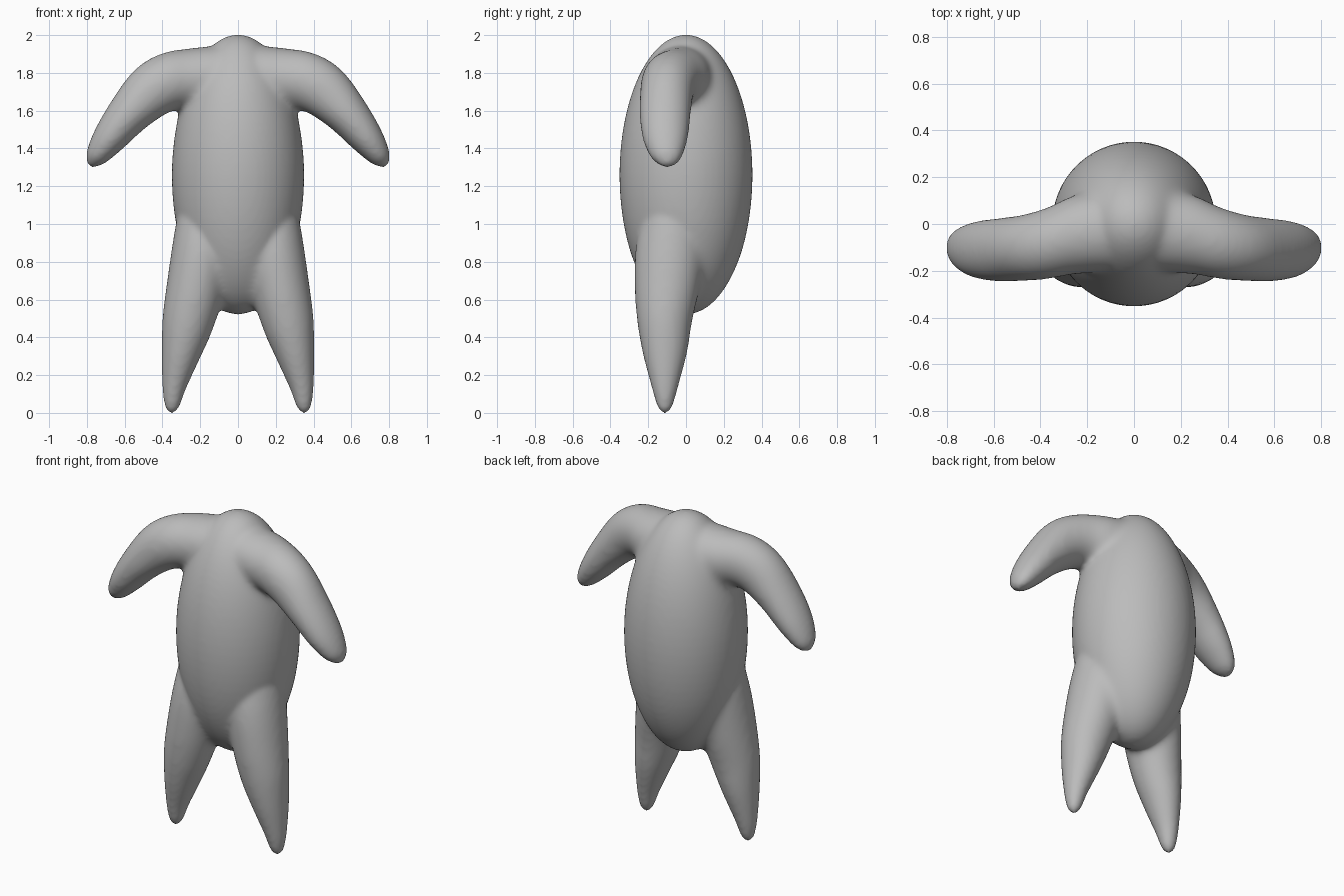
import bpy, bmesh, math
from mathutils import Vector

if "Cube" in bpy.data.objects:
    bpy.data.objects.remove(bpy.data.objects["Cube"], do_unlink=True)

grey = bpy.data.materials.new("plain grey")
grey.use_nodes = True
grey.diffuse_color = (0.5, 0.5, 0.5, 1)
grey.node_tree.nodes["Principled BSDF"].inputs["Base Color"].default_value = (0.5, 0.5, 0.5, 1)

SIDES = 40


def spline(rows, steps=6):
    """Catmull-Rom interpolation of the limb stations."""
    rows = [Vector(r) for r in rows]
    out = []
    for i in range(len(rows) - 1):
        a, b = rows[max(i - 1, 0)], rows[i]
        c, d = rows[i + 1], rows[min(i + 2, len(rows) - 1)]
        for s in range(steps):
            t = s / steps
            out.append(0.5 * (2 * b + (c - a) * t + (2 * a - 5 * b + 4 * c - d) * t * t
                              + (3 * b - a - 3 * c + d) * t ** 3))
    return out + [rows[-1]]


def add_limb(bm, stations, side):
    """Loft ellipses along a path; station = x, y, z, in-plane radius, depth radius."""
    rows = spline(stations)
    rings = []
    for i, r in enumerate(rows):
        p, q = rows[max(i - 1, 0)], rows[min(i + 1, len(rows) - 1)]
        along = Vector((q[0] - p[0], 0, q[2] - p[2])).normalized()
        across = Vector((along.z, 0, -along.x))
        ring = []
        for k in range(SIDES):
            a = 2 * math.pi * k / SIDES
            co = Vector(r[:3]) + across * r[3] * math.cos(a) + Vector((0, r[4] * math.sin(a), 0))
            ring.append(bm.verts.new((co.x * side, co.y, co.z)))
        rings.append(ring)
    for r0, r1 in zip(rings, rings[1:]):
        for k in range(SIDES):
            n = (k + 1) % SIDES
            bm.faces.new((r0[k], r0[n], r1[n], r1[k]))
    bm.faces.new(rings[0])
    bm.faces.new(rings[-1])


arm = [(0.04, -0.02, 1.79, 0.16, 0.18), (0.25, -0.045, 1.77, 0.16, 0.17),
       (0.36, -0.08, 1.755, 0.155, 0.155), (0.46, -0.10, 1.70, 0.145, 0.143),
       (0.58, -0.11, 1.58, 0.115, 0.135), (0.68, -0.11, 1.455, 0.09, 0.118),
       (0.745, -0.105, 1.365, 0.062, 0.085), (0.772, -0.10, 1.325, 0.035, 0.05),
       (0.785, -0.10, 1.305, 0.008, 0.012)]
leg = [(0.15, -0.05, 1.15, 0.15, 0.16), (0.185, -0.08, 0.88, 0.162, 0.185),
       (0.225, -0.10, 0.66, 0.155, 0.172), (0.264, -0.112, 0.48, 0.138, 0.145),
       (0.303, -0.112, 0.31, 0.103, 0.115), (0.336, -0.112, 0.15, 0.066, 0.073),
       (0.348, -0.112, 0.05, 0.043, 0.045), (0.351, -0.112, 0.012, 0.025, 0.026),
       (0.352, -0.112, -0.004, 0.006, 0.006)]

# Torso and limbs in one mesh
bm = bmesh.new()
torso = bmesh.ops.create_uvsphere(bm, u_segments=64, v_segments=40, radius=1)["verts"]
for v in torso:
    v.co = Vector((v.co.x * 0.35, v.co.y * 0.352, 1.26 + v.co.z * 0.742))
for side in (-1, 1):
    add_limb(bm, arm, side)
    add_limb(bm, leg, side)
bmesh.ops.recalc_face_normals(bm, faces=bm.faces)
mesh = bpy.data.meshes.new("body")
bm.to_mesh(mesh)
bm.free()
body = bpy.data.objects.new("body", mesh)
bpy.context.collection.objects.link(body)
bpy.context.view_layer.objects.active = body
body.select_set(True)

# Fuse the parts into one skin
fuse = body.modifiers.new("fuse", 'REMESH')
fuse.mode = 'VOXEL'
fuse.voxel_size = 0.014
bpy.ops.object.modifier_apply(modifier="fuse")

# Soften the shoulders and hips more than the rest
joints = body.vertex_groups.new(name="joints")
centres = [(Vector((0.3, 0, 1.68)), 0.36), (Vector((0.12, 0, 0.68)), 0.36)]
for v in body.data.vertices:
    p = Vector((abs(v.co.x), v.co.y, v.co.z))
    w = max(1 - ((p - c).length / r) ** 2 for c, r in centres)
    if w > 0:
        joints.add([v.index], min(1, w * 1.5), 'REPLACE')
blend = body.modifiers.new("blend joints", 'SMOOTH')
blend.factor = 0.5
blend.iterations = 35
blend.vertex_group = "joints"
even = body.modifiers.new("even skin", 'SMOOTH')
even.factor = 0.5
even.iterations = 5

body.data.materials.clear()
body.data.materials.append(grey)
bpy.ops.object.shade_smooth()
